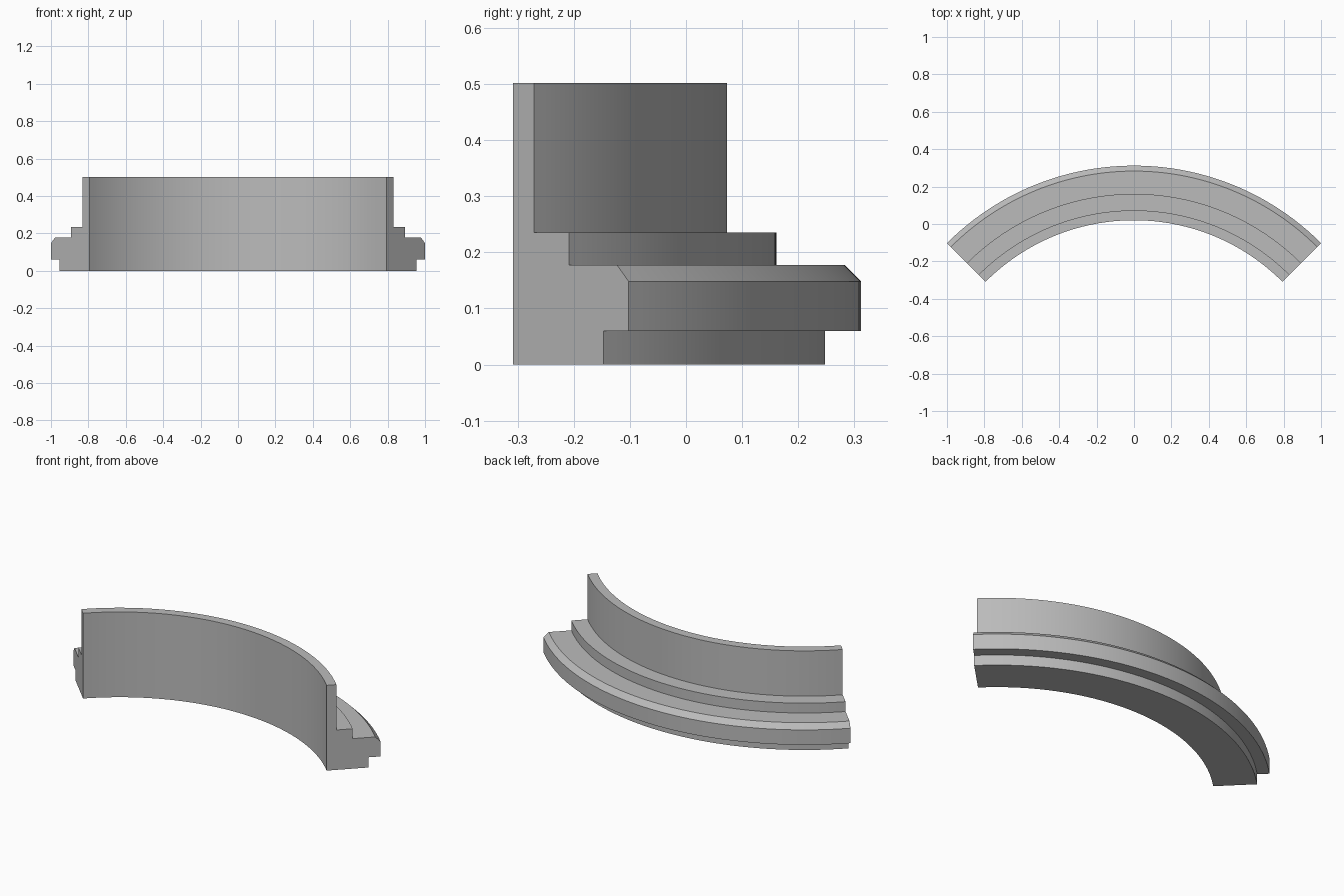
import bpy, bmesh
from math import radians
from mathutils import Matrix, Vector

cube = bpy.data.objects.get("Cube")
if cube:
    bpy.data.objects.remove(cube, do_unlink=True)

# Plain grey material
grey = bpy.data.materials.new("plain grey")
grey.use_nodes = True
colour = (0.5, 0.5, 0.5, 1)
grey.diffuse_color = colour
grey.node_tree.nodes["Principled BSDF"].inputs["Base Color"].default_value = colour

# Stepped cross-section: radius from the arc centre, height
profile = [(1.122, 0), (1.35, 0), (1.35, 0.06), (1.414, 0.06),
           (1.414, 0.148), (1.385, 0.177), (1.263, 0.177),
           (1.263, 0.235), (1.175, 0.235), (1.175, 0.502), (1.122, 0.502)]
centre = Vector((0, -1.102, 0))
segments = 64

# Sweep the section through a quarter turn, keeping both end caps
bm = bmesh.new()
rings = []
for i in range(segments + 1):
    turn = Matrix.Rotation(radians(45 - 90 * i / segments), 3, 'Z')
    rings.append([bm.verts.new(centre + turn @ Vector((0, r, z))) for r, z in profile])
for a, b in zip(rings, rings[1:]):
    for k in range(len(profile)):
        n = (k + 1) % len(profile)
        bm.faces.new((a[k], a[n], b[n], b[k]))
bm.faces.new(rings[0])
bm.faces.new(rings[-1][::-1])
bmesh.ops.recalc_face_normals(bm, faces=bm.faces)

mesh = bpy.data.meshes.new("stepped_ring_segment")
bm.to_mesh(mesh)
bm.free()
mesh.materials.append(grey)
ring = bpy.data.objects.new("stepped_ring_segment", mesh)
bpy.context.collection.objects.link(ring)

# Smooth along the curve, crisp at the steps
bpy.ops.object.select_all(action='DESELECT')
ring.select_set(True)
bpy.context.view_layer.objects.active = ring
bpy.ops.object.shade_smooth_by_angle(angle=radians(30))
